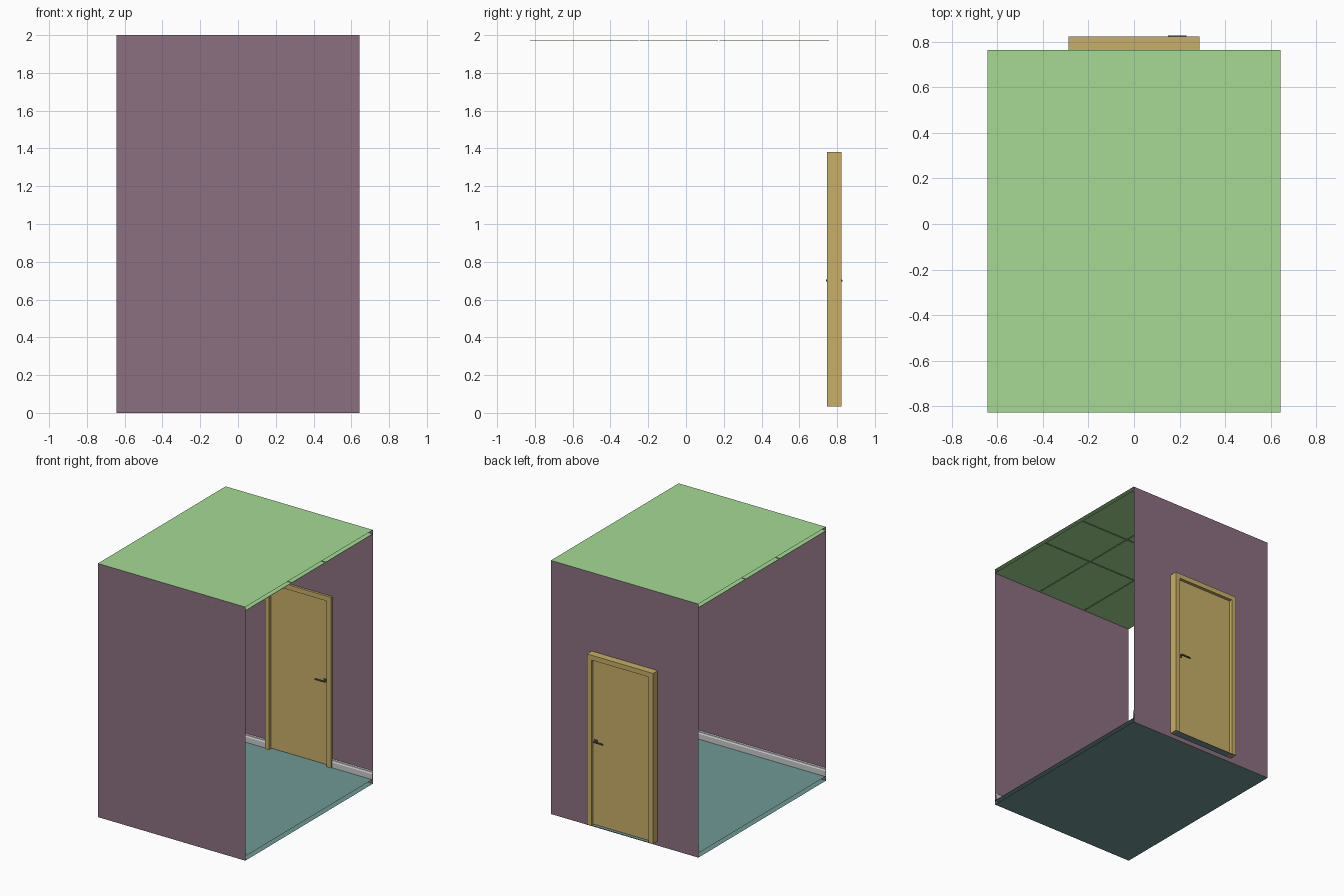
import bpy, bmesh

if "Cube" in bpy.data.objects:
    bpy.data.objects.remove(bpy.data.objects["Cube"])

def material(name, rgb):
    m = bpy.data.materials.new(name)
    m.diffuse_color = (*rgb, 1)
    m.use_nodes = True
    m.node_tree.nodes["Principled BSDF"].inputs["Base Color"].default_value = m.diffuse_color
    return m

MAUVE = material("wall_paint", (0.26, 0.16, 0.22))
GREEN = material("ceiling_green", (0.38, 0.70, 0.30))
TEAL = material("floor_teal", (0.16, 0.32, 0.30))
WOOD = material("door_wood", (0.58, 0.43, 0.14))
METAL = material("handle_metal", (0.12, 0.11, 0.09))

X = 0.643                       # half width
Y0, Y1 = -0.827, 0.764          # front and back walls
FLOOR, CEIL, TOP = 0.035, 1.97, 2.0
DOOR_Y = 0.784                  # mid plane of the door

def finish(name, bm, mat):
    me = bpy.data.meshes.new(name)
    bm.to_mesh(me)
    bm.free()
    ob = bpy.data.objects.new(name, me)
    bpy.context.collection.objects.link(ob)
    if mat:
        me.materials.append(mat)
    return ob

def polygon(name, pts, mat):
    bm = bmesh.new()
    bm.faces.new([bm.verts.new(p) for p in pts])
    return finish(name, bm, mat)

def level(name, x0, x1, y0, y1, z, mat):
    return polygon(name, [(x0, y0, z), (x1, y0, z), (x1, y1, z), (x0, y1, z)], mat)

def box(name, lo, hi, mat, bevel=0):
    bm = bmesh.new()
    bmesh.ops.create_cube(bm, size=1)
    for v in bm.verts:
        v.co = [(a + b) / 2 + c * (b - a) for a, b, c in zip(lo, hi, v.co)]
    if bevel:
        bmesh.ops.bevel(bm, geom=bm.edges[:], offset=bevel, segments=2,
                        affect='EDGES', profile=0.5)
    return finish(name, bm, mat)

def strip(name, profile, x0, x1, mat):
    """Open (y, z) profile swept along x."""
    bm = bmesh.new()
    a = [bm.verts.new((x0, y, z)) for y, z in profile]
    b = [bm.verts.new((x1, y, z)) for y, z in profile]
    for i in range(len(profile) - 1):
        bm.faces.new((a[i], a[i + 1], b[i + 1], b[i]))
    return finish(name, bm, mat)

# Floor slab underside, walking surface and door threshold
level("floor_base", -X, X, Y0, Y1, 0, TEAL)
level("floor", -X, X, Y0, Y1, FLOOR, TEAL)
level("threshold", -0.27, 0.27, Y1, 0.82, FLOOR, TEAL)

# Single-sheet walls; the back one has the doorway
polygon("front_wall", [(-X, Y0, 0), (X, Y0, 0), (X, Y0, TOP), (-X, Y0, TOP)], MAUVE)
w, h = 0.27, 1.36
outline = [(-X, 0), (-X, TOP), (X, TOP), (X, 0), (w, 0), (w, FLOOR)]
bm = bmesh.new()
xs, zs = [-X, -w, w, X], [0, FLOOR, h, TOP]
grid = [[bm.verts.new((x, Y1, z)) for z in zs] for x in xs]
for i in range(3):
    for j in range(3):
        if (i, j) != (1, 1):
            bm.faces.new((grid[i][j], grid[i][j + 1], grid[i + 1][j + 1], grid[i + 1][j]))
finish("back_wall", bm, MAUVE)

# Roof sheet and suspended ceiling tiles
level("ceiling_top", -X, X, Y0, Y1, TOP, GREEN)
g = 0.0035
cuts_x, cuts_y = [-X - g, -0.214, 0.214, X + g], [Y0 - g, -0.249, 0.174, 0.757 + g]
for i in range(3):
    for j in range(3):
        box(f"ceiling_tile_{i}_{j}", (cuts_x[i] + g, cuts_y[j] + g, CEIL - 0.002),
            (cuts_x[i + 1] - g, cuts_y[j + 1] - g, CEIL + 0.001), GREEN)

# Stepped skirting boards
def skirting(name, wall, d, x0, x1):
    steps = [(0.010, FLOOR), (0.010, 0.078), (0.006, 0.084), (0.006, 0.094), (0, 0.100)]
    strip(name, [(wall + d * t, z) for t, z in steps], x0, x1, None)

skirting("skirting_front", Y0, 1, -X, X)
skirting("skirting_back_left", Y1, -1, -X, -0.29)
skirting("skirting_back_right", Y1, -1, 0.29, X)

# Door frame: one U-shaped casing
bm = bmesh.new()
o, i, zt, zi = 0.288, 0.25, 1.38, 1.342
u = [(-o, FLOOR), (-o, zt), (o, zt), (o, FLOOR), (i, FLOOR), (i, zi), (-i, zi), (-i, FLOOR)]
face = bm.faces.new([bm.verts.new((x, 0.746, z)) for x, z in u])
ext = bmesh.ops.extrude_face_region(bm, geom=[face])
for v in ext["geom"]:
    if isinstance(v, bmesh.types.BMVert):
        v.co.y = 0.823
bmesh.ops.recalc_face_normals(bm, faces=bm.faces[:])
finish("door_frame", bm, WOOD)

# Door leaf, recessed in the frame
box("door_leaf", (-0.249, DOOR_Y - 0.016, FLOOR + 0.005), (0.249, DOOR_Y + 0.016, 1.341), WOOD)

# Lever handles on both faces
for side, s in (("inner", -1), ("outer", 1)):
    def span(a, b):
        return sorted((DOOR_Y + s * a, DOOR_Y + s * b))
    for part, x0, x1, a, b, r in (("rose", 0.212, 0.238, 0.015, 0.022, 0.013),
                                  ("spindle", 0.220, 0.230, 0.020, 0.043, 0.005),
                                  ("lever", 0.150, 0.231, 0.034, 0.044, 0.005)):
        y = span(a, b)
        box(f"handle_{part}_{side}", (x0, y[0], 0.70 - r), (x1, y[1], 0.70 + r), METAL, 0.002)
